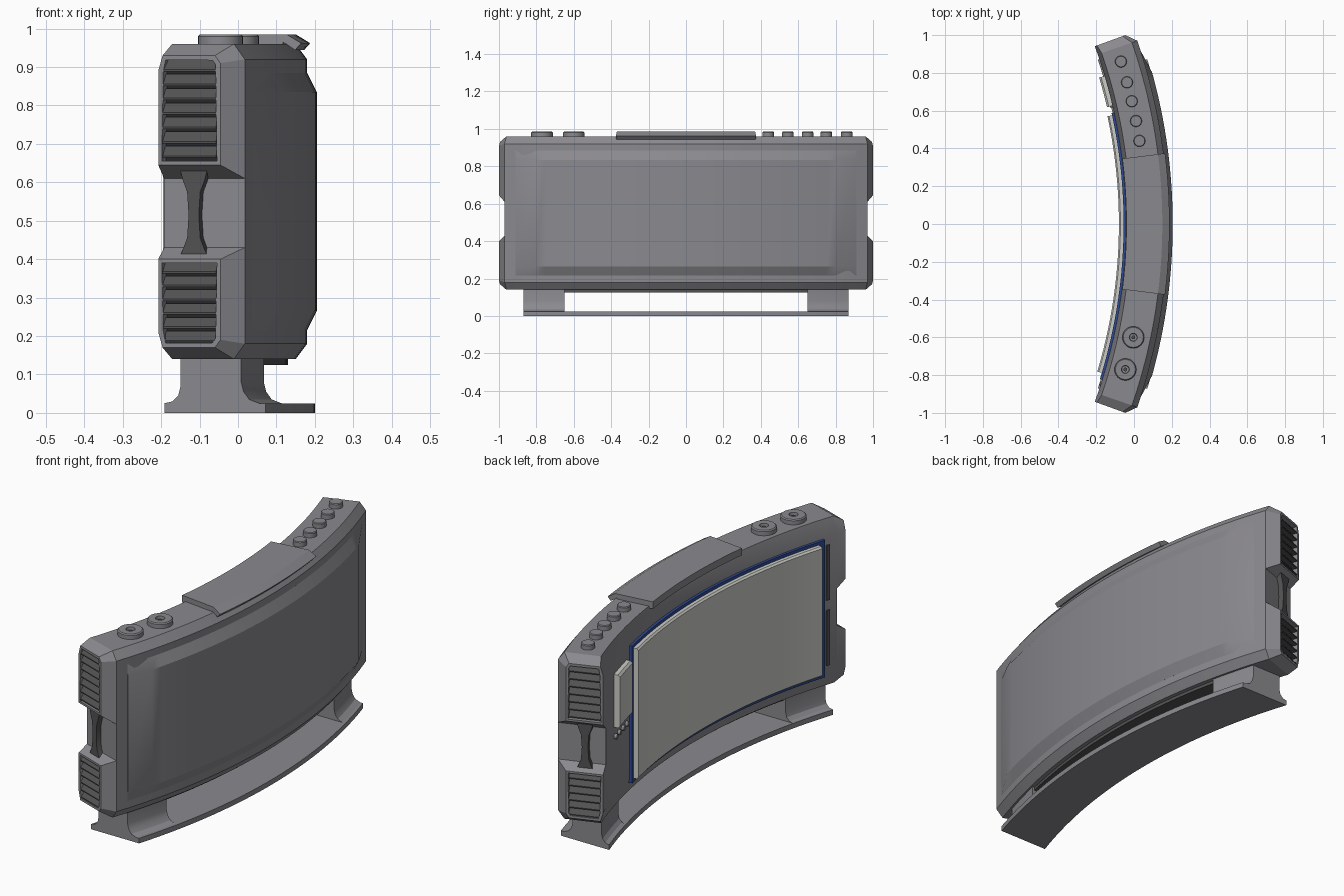
import bpy, bmesh, math
from mathutils import Vector

if "Cube" in bpy.data.objects:
    bpy.data.objects.remove(bpy.data.objects["Cube"])

CX, R0 = -2.8, 2.8      # centre of curvature and reference radius


def material(name, col):
    m = bpy.data.materials.new(name)
    m.diffuse_color = (*col, 1)
    m.use_nodes = True
    m.node_tree.nodes["Principled BSDF"].inputs["Base Color"].default_value = m.diffuse_color
    return m


GREY = material("casing grey", (0.255, 0.25, 0.27))
LIGHT = material("pale screen", (0.60, 0.60, 0.57))
BLUE = material("gasket blue", (0.03, 0.07, 0.30))
DARK = material("charcoal", (0.085, 0.085, 0.085))
BLACK = material("black", (0.02, 0.02, 0.022))


def at(u, deg, z):
    """Point at radial offset u, angle deg and height z on the curved body."""
    a = math.radians(deg)
    return Vector((CX + (R0 + u) * math.cos(a), (R0 + u) * math.sin(a), z))


def at_y(u, y, z):
    return Vector((CX + math.sqrt((R0 + u) ** 2 - y * y), y, z))


def finish(bm, name, mats):
    bmesh.ops.recalc_face_normals(bm, faces=bm.faces)
    me = bpy.data.meshes.new(name)
    bm.to_mesh(me)
    bm.free()
    for m in mats:
        me.materials.append(m)
    ob = bpy.data.objects.new(name, me)
    bpy.context.collection.objects.link(ob)
    bpy.ops.object.select_all(action='DESELECT')
    ob.select_set(True)
    bpy.context.view_layer.objects.active = ob
    bpy.ops.object.shade_smooth_by_angle(angle=math.radians(25))
    return ob


def loft_bm(rings):
    bm = bmesh.new()
    vr = [[bm.verts.new(p) for p in r] for r in rings]
    n = len(vr[0])
    for a, b in zip(vr, vr[1:]):
        for i in range(n):
            bm.faces.new((a[i], a[(i + 1) % n], b[(i + 1) % n], b[i]))
    bm.faces.new(vr[0][::-1])
    end = bm.faces.new(vr[-1])
    return bm, end


def loft(name, rings, mat):
    return finish(loft_bm(rings)[0], name, [mat])


def sweep(name, sec, a0, a1, mat, n=32, fn=at):
    """Sweep a (u, z) section along the arc."""
    return loft(name, [[fn(u, a0 + (a1 - a0) * i / n, z) for u, z in sec]
                       for i in range(n + 1)], mat)


def slab(u0, u1, z0, z1, c=0.0):
    """Rectangle section with its front (u0) corners chamfered by c."""
    if not c:
        return [(u0, z0), (u0, z1), (u1, z1), (u1, z0)]
    return [(u0 + c, z0), (u0, z0 + c), (u0, z1 - c), (u0 + c, z1), (u1, z1), (u1, z0)]


def turned(name, u, deg, prof, mat, n=24):
    """Round part on the top face from a (radius, z) profile."""
    c = at(u, deg, 0)
    loft(name, [[c + Vector((r * math.cos(2 * math.pi * i / n),
                             r * math.sin(2 * math.pi * i / n), z))
                 for i in range(n)] for r, z in prof], mat)


# Main curved casing
A1, A2 = 19.0, 19.95
sweep("casing", [(-0.042, 0.22), (-0.042, 0.88), (-0.02, 0.96), (0.15, 0.96), (0.18, 0.92),
                 (0.18, 0.18), (0.15, 0.14), (-0.02, 0.14)], -A1, A1, GREY, 40)

# Raised rear panel with sloped edges all round
rings = []
for i in range(-17, 18):
    d = max(-17.8, min(17.8, i * 15.5 / 16 if abs(i) < 17 else i * 2))
    top = 0.181 if abs(i) == 17 else 0.205
    rings.append([at(u, d, z) for u, z in [(0.17, 0.215), (0.18, 0.215), (top, 0.265),
                                           (top, 0.835), (0.18, 0.885), (0.17, 0.885)]])
loft("rear_panel", rings, GREY)

# End caps with recessed vents, louvres and the pillar between them
base_up = [(-0.042, 0.61), (-0.042, 0.88), (-0.02, 0.96), (0.15, 0.96), (0.18, 0.92), (0.18, 0.61)]
tip_up = [(-0.042, 0.645), (-0.042, 0.89), (-0.03, 0.93), (0.115, 0.93), (0.13, 0.91), (0.13, 0.645)]
base_lo = [(-0.042, 0.43), (-0.042, 0.22), (-0.02, 0.14), (0.15, 0.14), (0.18, 0.18), (0.18, 0.43)]
tip_lo = [(-0.042, 0.40), (-0.042, 0.21), (-0.03, 0.17), (0.115, 0.17), (0.13, 0.19), (0.13, 0.40)]
for s, side in ((1, "left"), (-1, "right")):
    for lvl, base, tip, z0, z1, n in (("upper", base_up, tip_up, 0.66, 0.922, 7),
                                      ("lower", base_lo, tip_lo, 0.18, 0.395, 6)):
        bm, end = loft_bm([[at(u, s * A1, z) for u, z in base],
                           [at(u, s * A2, z) for u, z in tip]])
        bmesh.ops.recalc_face_normals(bm, faces=bm.faces)
        bmesh.ops.inset_region(bm, faces=[end], thickness=0.014)
        well = bmesh.ops.extrude_discrete_faces(bm, faces=[end])["faces"][0]
        for v in well.verts:
            v.co -= well.normal * 0.03
        # rebuild the walls of the well between rim and floor
        floor = list(well.verts)
        rim = [min((v for v in bm.verts if v not in floor),
                   key=lambda v: (v.co - f.co - well.normal * 0.03).length) for f in floor]
        for i in range(len(floor)):
            j = (i + 1) % len(floor)
            if not bm.faces.get((rim[i], rim[j], floor[j], floor[i])):
                bm.faces.new((rim[i], rim[j], floor[j], floor[i])).material_index = 1
        well.material_index = 1
        finish(bm, f"{lvl}_vent_{side}", [GREY, BLACK])
        step = (z1 - z0) / n
        for k in range(n):
            zb, zt = z0 + k * step, z0 + (k + 0.92) * step
            loft(f"{lvl}_louvre_{side}_{k}",
                 [[at(u, s * 19.4, zb + 0.004), at(u, s * 19.93, zb + 0.004),
                   at(u, s * 19.93, zb + 0.009), at(u, s * 19.5, zt), at(u, s * 19.4, zt)]
                  for u in (-0.03, 0.117)], DARK)
    waist = [(0.042, 0.40), (0.03, 0.425), (0.018, 0.455), (0.014, 0.515),
             (0.018, 0.575), (0.03, 0.605), (0.042, 0.65)]
    outline = [(0.048 + w, z) for w, z in waist] + [(0.048 - w, z) for w, z in waist[::-1]]
    loft(f"end_pillar_{side}", [[at(u, s * d, z) for u, z in outline] for d in (18.9, 19.5)], DARK)

# Screen, its blue surround and the side control plate
sweep("screen_surround", slab(-0.055, -0.03, 0.20, 0.875), -17.4, 12.35, BLUE)
sweep("screen", slab(-0.08, -0.04, 0.22, 0.86, 0.008), -16.7, 12.1, LIGHT)
sweep("control_plate", slab(-0.072, -0.03, 0.56, 0.82, 0.01), 13.1, 16.5, LIGHT, 6)
for k in range(4):
    d = 13.2 + k * 1.0
    loft(f"indicator_{k}", [[at(u, d + 0.26 * math.cos(i * math.pi / 6),
                                0.51 + 0.0125 * math.sin(i * math.pi / 6)) for i in range(12)]
                            for u in (-0.035, -0.055)], GREY)
for k, z in enumerate((0.25, 0.57)):
    sweep(f"side_slot_{k}", slab(-0.05, -0.03, z, z + 0.27), -18.1, -17.75, DARK, 2)

# Top handle cover with a drooping rear lip
sweep("top_cover", [(-0.04, 0.95), (-0.04, 0.985), (0.15, 0.985), (0.188, 0.962),
                    (0.172, 0.944), (0.14, 0.965), (0.14, 0.95)], -7.2, 7.2, GREY, 16)

# Push buttons and dials
for k, y in enumerate((0.44, 0.545, 0.65, 0.75, 0.86)):
    turned(f"button_{k}", 0.063, math.degrees(math.asin(y / 2.863)),
           [(0.031, 0.95), (0.031, 0.981), (0.028, 0.985)], GREY)
for k, y in enumerate((-0.6, -0.77)):
    d = math.degrees(math.asin(y / 2.86))
    turned(f"dial_{k}", 0.06, d, [(0.058, 0.95), (0.058, 0.98), (0.053, 0.985),
                                  (0.021, 0.985), (0.019, 0.968)], GREY, 32)
    turned(f"dial_centre_{k}", 0.06, d, [(0.01, 0.96), (0.01, 0.976)], DARK, 16)

# Stand: curved foot plate, two flared posts and an under-rail
sweep("foot_plate", slab(-0.05, 0.2, 0, 0.025), -0.87, 0.87, GREY, 32, at_y)
post = [(-0.05, 0.01), (-0.05, 0.025), (-0.03, 0.03), (-0.016, 0.045), (-0.01, 0.07), (-0.01, 0.15),
        (0.14, 0.15), (0.14, 0.08), (0.146, 0.055), (0.16, 0.035), (0.185, 0.025), (0.185, 0.01)]
for s, side in ((1, "left"), (-1, "right")):
    sweep(f"post_{side}", post, s * 0.65, s * 0.87, GREY, 6, at_y)
sweep("under_rail", slab(0.0, 0.13, 0.125, 0.15), -0.7, 0.7, DARK, 24, at_y)
